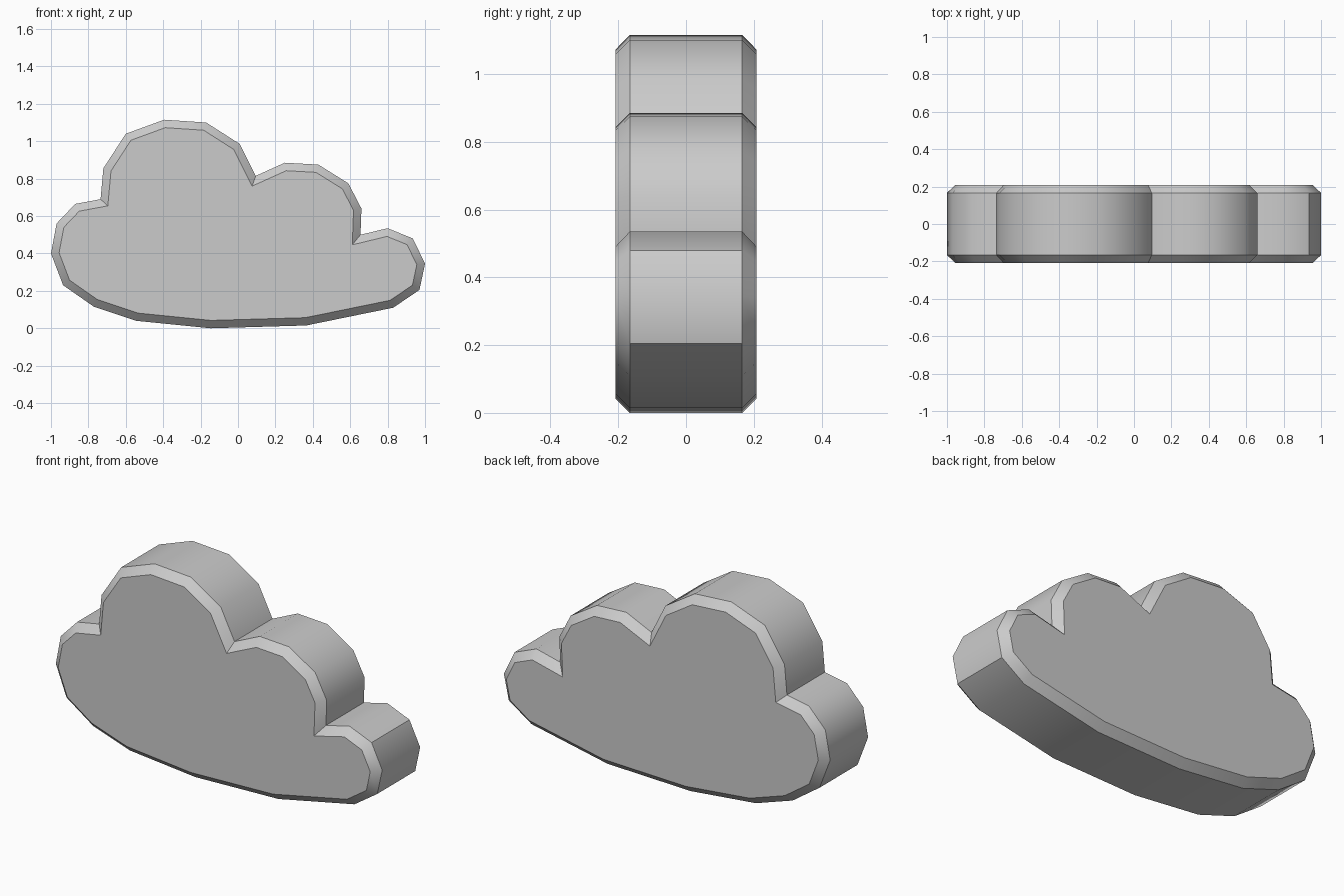
import bpy
import bmesh
import math

cube = bpy.data.objects.get("Cube")
if cube:
    bpy.data.objects.remove(cube, do_unlink=True)

HALF_DEPTH = 0.208
BEVEL = 0.042

# Silhouette, one puff after another, then the shallow belly
left_puff = [(-1.0, 0.4), (-0.97, 0.56), (-0.87, 0.665), (-0.735, 0.69)]
tall_puff = [(-0.72, 0.855), (-0.6, 1.04), (-0.395, 1.115), (-0.17, 1.1),
             (0.01, 0.985), (0.095, 0.815)]
middle_puff = [(0.25, 0.885), (0.43, 0.875), (0.59, 0.775), (0.66, 0.64), (0.655, 0.5)]
right_puff = [(0.8, 0.535), (0.935, 0.48), (1.0, 0.345), (0.97, 0.205)]
belly = [(0.83, 0.11), (0.365, 0.015), (-0.145, 0.0), (-0.545, 0.04),
         (-0.77, 0.115), (-0.935, 0.23)]
outline = left_puff + tall_puff + middle_puff + right_puff + belly

# One flat grey
grey = bpy.data.materials.new("cloud grey")
grey.use_nodes = True
colour = (0.6, 0.6, 0.6, 1)
grey.diffuse_color = colour
grey.node_tree.nodes["Principled BSDF"].inputs["Base Color"].default_value = colour

# Slab of the silhouette
bm = bmesh.new()
wall = HALF_DEPTH - BEVEL
front = bm.faces.new([bm.verts.new((x, -wall, z)) for x, z in outline])
slab = bmesh.ops.extrude_face_region(bm, geom=[front], use_keep_orig=True)
back_verts = [v for v in slab["geom"] if isinstance(v, bmesh.types.BMVert)]
bmesh.ops.translate(bm, verts=back_verts, vec=(0, 2 * wall, 0))
bmesh.ops.recalc_face_normals(bm, faces=bm.faces)

# Chamfered rim on both faces
caps = [f for f in bm.faces if abs(f.normal.y) > 0.9]
for cap in caps:
    bmesh.ops.inset_region(bm, faces=[cap], thickness=BEVEL, depth=BEVEL,
                           use_even_offset=True, use_boundary=True)
for v in bm.verts:
    if abs(v.co.y) > wall + 0.01:
        v.co.y = math.copysign(HALF_DEPTH, v.co.y)

mesh = bpy.data.meshes.new("cloud_body")
bm.to_mesh(mesh)
bm.free()
mesh.materials.append(grey)
cloud = bpy.data.objects.new("cloud_body", mesh)
bpy.context.collection.objects.link(cloud)

# Soft puffs with crisp rims and creases
bpy.ops.object.select_all(action="DESELECT")
cloud.select_set(True)
bpy.context.view_layer.objects.active = cloud
bpy.ops.object.shade_smooth_by_angle(angle=math.radians(40))
